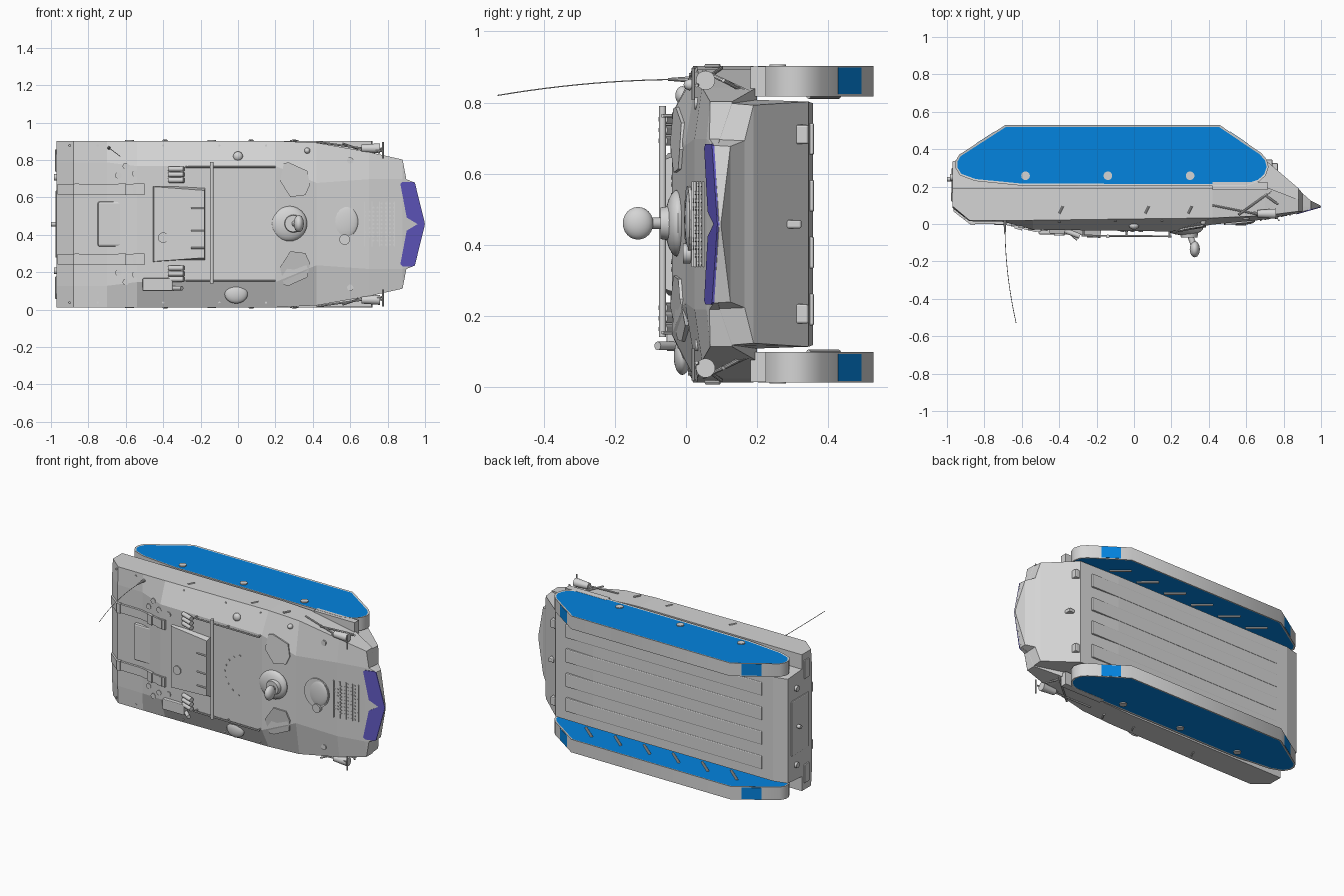
import bpy, bmesh, math
from mathutils import Vector
from mathutils.bvhtree import BVHTree

if "Cube" in bpy.data.objects:
    bpy.data.objects.remove(bpy.data.objects["Cube"])

M = 0.4575  # mid plane height; vehicle lies on its side, roof toward -y, nose toward +x


def material(name, rgb):
    m = bpy.data.materials.new(name)
    m.diffuse_color = (*rgb, 1)
    m.use_nodes = True
    m.node_tree.nodes["Principled BSDF"].inputs["Base Color"].default_value = m.diffuse_color
    return m


GREY = material("pale_grey", (0.66, 0.66, 0.66))
BLUE = material("blue", (0.001, 0.23, 0.74))
PURPLE = material("purple", (0.12, 0.10, 0.54))


def finish(name, bm, mats=(GREY,), smooth=False):
    bmesh.ops.recalc_face_normals(bm, faces=bm.faces)
    me = bpy.data.meshes.new(name)
    bm.to_mesh(me)
    bm.free()
    ob = bpy.data.objects.new(name, me)
    bpy.context.collection.objects.link(ob)
    for m in mats:
        me.materials.append(m)
    if smooth:
        bpy.context.view_layer.objects.active = ob
        ob.select_set(True)
        bpy.ops.object.shade_smooth_by_angle(angle=math.radians(35))
        ob.select_set(False)
    return ob


def box(name, x0, x1, y0, y1, z0, z1, mat=GREY, bevel=0):
    bm = bmesh.new()
    bmesh.ops.create_cube(bm, size=1)
    for v in bm.verts:
        v.co = Vector(((x0 + x1) / 2 + v.co.x * (x1 - x0), (y0 + y1) / 2 + v.co.y * (y1 - y0),
                       (z0 + z1) / 2 + v.co.z * (z1 - z0)))
    ob = finish(name, bm, (mat,))
    if bevel:
        b = ob.modifiers.new("bevel", 'BEVEL')
        b.width, b.segments = bevel, 2
    return ob


def rod(name, p, q, r, r2=None, n=16):
    p, q = Vector(p), Vector(q)
    bm = bmesh.new()
    bmesh.ops.create_cone(bm, cap_ends=True, segments=n, radius1=r, radius2=r if r2 is None else r2,
                          depth=(q - p).length)
    rot = (q - p).to_track_quat('Z', 'Y')
    for v in bm.verts:
        v.co = rot @ v.co + (p + q) / 2
    return finish(name, bm, smooth=True)


def ball(name, c, size):
    bm = bmesh.new()
    bmesh.ops.create_uvsphere(bm, u_segments=24, v_segments=12, radius=1)
    for v in bm.verts:
        v.co = Vector([c[i] + v.co[i] * size[i] for i in range(3)])
    return finish(name, bm, smooth=True)


def prism(name, low, high, mat=GREY):
    bm = bmesh.new()
    a = [bm.verts.new(p) for p in low]
    b = [bm.verts.new(p) for p in high]
    bm.faces.new(a)
    bm.faces.new(b)
    for i in range(len(a)):
        j = (i + 1) % len(a)
        bm.faces.new((a[i], a[j], b[j], b[i]))
    return finish(name, bm, (mat,))


# Hull: sections along x = x, roof y/half width, shoulder y/half width,
# sponson underside y, lower side half width, belly y/half width
SECTIONS = [
    (-0.97, 0.085, .33, 0.095, .445, .19, .35, .335, .34),
    (-0.88, 0.015, .33, 0.020, .445, .19, .35, .358, .34),
    (-0.70, 0.012, .33, 0.020, .445, .19, .35, .358, .34),
    (-0.54, -0.030, .31, 0.020, .445, .19, .35, .358, .34),
    (0.20, -0.040, .31, 0.030, .445, .19, .35, .358, .34),
    (0.42, -0.003, .22, 0.032, .435, .19, .35, .358, .34),
    (0.70, 0.024, .24, 0.045, .385, .20, .35, .345, .345),
    (0.88, 0.058, .24, 0.068, .345, .13, .34, .19, .335),
    (0.900, 0.064, .235, 0.066, .24, .095, .238, .165, .235),
    (0.945, 0.077, .21, 0.079, .222, .090, .221, .125, .219),
    (0.998, 0.092, .008, 0.093, .010, .095, .009, .099, .008),
]
bm = bmesh.new()
rings = []
for x, ry, rw, sy, sw, py, iw, by, bw in SECTIONS:
    half = [(ry, rw), (sy, sw), (py, sw), (py, iw), (by, bw)]
    pts = half + [(y, -w) for y, w in reversed(half)]
    rings.append([bm.verts.new((x, y, M + w)) for y, w in pts])
for a, b in zip(rings, rings[1:]):
    for i in range(10):
        j = (i + 1) % 10
        bm.faces.new((a[i], a[j], b[j], b[i]))
bm.faces.new(rings[0])
bm.faces.new(rings[-1])
bmesh.ops.recalc_face_normals(bm, faces=bm.faces)
tree = BVHTree.FromBMesh(bm)
finish("hull", bm)


def surf(x, z):
    hit = tree.ray_cast(Vector((x, -1, z)), Vector((0, 1, 0)))[0]
    return hit.y if hit else 0.08


def deck_plate(name, pts, t, mat=GREY):
    ys = [surf(x, z) for x, z in pts]
    return prism(name, [(x, y + 0.02, z) for (x, z), y in zip(pts, ys)],
                 [(x, y - t, z) for (x, z), y in zip(pts, ys)], mat)


def stud(name, x, z, r, h, r2=None, n=16):
    y = surf(x, z)
    return rod(name, (x, y + 0.01, z), (x, y - h, z), r, r2, n)


# Track units: band with recessed coloured side faces
TRACK = [(-.955, .30), (-.955, .335), (-.935, .37), (-.69, .528), (.46, .528), (.68, .38), (.71, .345),
         (.72, .305), (.705, .26), (.67, .228), (.60, .203), (-.60, .205), (-.85, .23), (-.93, .26)]
for s in (1, -1):
    side = "left" if s > 0 else "right"
    zi, zo = M + s * .36, M + s * .445
    bm = bmesh.new()
    a = [bm.verts.new((x, y, zi)) for x, y in TRACK]
    b = [bm.verts.new((x, y, zo)) for x, y in TRACK]
    caps = [bm.faces.new(a), bm.faces.new(b)]
    for i in range(len(a)):
        j = (i + 1) % len(a)
        bm.faces.new((a[i], a[j], b[j], b[i]))
    bmesh.ops.recalc_face_normals(bm, faces=bm.faces)
    bmesh.ops.inset_individual(bm, faces=caps, thickness=0.011, depth=-0.002)
    for f in caps:
        f.material_index = 1
    track = finish(side + "_track", bm, (GREY, BLUE), smooth=True)
    for f in track.data.polygons:
        if abs(f.normal.z) > .5:
            f.use_smooth = False
    # painted pads on the sloping front and rear runs
    for tag, (x0, y0), (x1, y1) in (("front", (.46, .528), (.68, .38)), ("rear", (-.69, .528), (-.935, .37))):
        d = Vector((x1 - x0, y1 - y0)).normalized()
        nrm = Vector((abs(d.y) * (1 if x0 > 0 else -1), abs(d.x))) * .002
        p, q = [Vector((x0 + (x1 - x0) * (y - y0) / (y1 - y0), y)) for y in (.492, .428)]
        ring = [(p, .366), (q, .366), (q, .441), (p, .441)]
        prism(side + "_" + tag + "_pad", [(c.x - nrm.x, c.y - nrm.y, M + s * w) for c, w in ring],
              [(c.x + nrm.x, c.y + nrm.y, M + s * w) for c, w in ring], BLUE)
    for x in (-.58, -.14, .30):
        rod(side + "_roller", (x, .258, zo - s * .02), (x, .258, zo + s * .004), .023, n=24)
    # swing arms
    for i in range(6):
        x = .48 - i * .21
        rod(side + "_swing_arm", (x, .345, M + s * .361), (x - .10, .43, M + s * .361), .008, n=10)

    # Nose trim plate, half of a V around a small centre wedge, flush with the deck
    trim = [(.902, .035), (.96, .0), (.999, .0), (.946, .221), (.935, .226), (.88, .226), (.868, .215)]
    prism(side + "_nose_trim", [(x, .058 + (x - .868) * .275, M + s * w) for x, w in trim],
          [(x, .051 + (x - .868) * .285, M + s * w) for x, w in trim], PURPLE)

    # Front vision hatch plates
    deck_plate(side + "_vision_hatch", [(x, M + s * w) for x, w in
               ((.225, .23), (.245, .325), (.27, .33), (.37, .285), (.385, .21), (.36, .155), (.28, .145))], .009)
    # Ducts and clamps following the rear deck
    for tag, x0, x1, w, t in (("duct_tail", -.965, -.88, .028, .014), ("duct_rear", -.88, -.70, .028, .014),
                              ("duct_front", -.70, -.52, .028, .014), ("duct_clamp", -.875, -.85, .031, .02),
                              ("duct_clamp", -.64, -.60, .031, .02), ("duct_end", -.56, -.50, .031, .012)):
        deck_plate(side + "_" + tag, [(x0, M + s * (.187 - w)), (x1, M + s * (.187 - w)),
                                      (x1, M + s * (.187 + w)), (x0, M + s * (.187 + w))], t)
    # Grenade launchers
    for k in range(3):
        zk = M + s * (.235 + k * .03)
        rod(side + "_launcher", (-.37, -.035, zk), (-.29, -.065, zk), .014)
    # Roof rails
    zr = M + s * .305
    rod(side + "_roof_rail", (-.28, -.062, zr), (.2, -.066, zr), .005, n=8)
    for x in (-.27, -.04, .19):
        rod(side + "_rail_post", (x, 0, zr), (x, -.064, zr), .005, n=8)
    # Headlamps, guards and front fenders
    zl = M + s * .405
    rod(side + "_headlamp", (.66, .055, zl), (.76, .055, zl), .02, .027, 20)
    rod(side + "_lamp_bracket", (.66, .05, zl), (.60, .08, M + s * .36), .008, n=8)
    rod(side + "_guard_rod", (.42, .10, M + s * .44), (.77, .03, M + s * .39), .005, n=8)
    rod(side + "_lower_guard_rod", (.56, .05, M + s * .43), (.74, .18, M + s * .37), .006, n=8)
    rod(side + "_guard_hoop", (.775, .02, M + s * .35), (.775, .02, M + s * .44), .005, n=8)
    box(side + "_front_fender", .42, .715, .182, .225, *sorted((zi, zo - s * .001)))
    rod(side + "_lip_stay", (.77, .105, zl), (.68, .17, M + s * .37), .006, n=8)
    # Side fittings
    for x in (-.39, .07, .30):
        rod(side + "_side_latch", (x - .01, .055, zo), (x + .01, .095, zo), .006, n=8)
    # Tail lamps and tow hooks
    box(side + "_tail_lamp", -.978, -.96, .12, .17, *sorted((M + s * .28, M + s * .40)), bevel=.004)
    rod(side + "_rear_hook", (-.95, .25, M + s * .25), (-.985, .25, M + s * .25), .018)
    box(side + "_front_hook", .705, .74, .30, .345, *sorted((M + s * .225, M + s * .28)), bevel=.006)
    for x, w in ((-.64, .26), (-.60, .31), (-.55, .27), (-.48, .26), (.60, .34)):
        stud(side + "_filler_cap", x, M + s * w, .017, .006)

# Tow pintle, rear door and deck cover
rod("tow_pintle", (-.95, .24, M), (-1.0, .24, M), .012)
box("rear_door", -.976, -.95, .12, .30, M - .18, M + .18, bevel=.006)
box("rear_deck_cover", -.75, -.50, -.006, .03, M - .12, M + .12, bevel=.01)

# Raised equipment housing behind the roof
prism("equipment_housing", [(-.46, 0, M - .205), (-.17, 0, M - .205), (-.17, 0, M + .205), (-.46, 0, M + .205)],
      [(-.45, -.05, M - .20), (-.18, -.066, M - .18), (-.18, -.066, M + .18), (-.45, -.05, M + .20)])
rod("housing_cap", (-.40, -.03, .385), (-.40, -.062, .385), .028)
for z in (.33, .42, .54):
    rod("housing_handle", (-.25, -.066, z), (-.18, -.069, z), .005, n=8)

# Cross pipe and stowed box with strut
rod("cross_pipe", (-.14, -.066, .14), (-.14, -.066, .79), .010)
box("stowage_box", -.51, -.35, -.055, .02, .10, .168, bevel=.005)
rod("box_strut", (-.38, -.01, .115), (-.30, -.08, .115), .012)

# Roof domes
ball("large_vent_dome", (-.01, surf(-.01, .085), .085), (.062, .024, .052))
ball("small_vent_dome", (0, surf(0, .82), .82), (.026, .02, .026))
ball("front_cap", (.37, surf(.37, .85), .85), (.016, .02, .016))

# Sight cupola and sensor ball
ball("cupola_base", (.27, -.022, .46), (.10, .038, .095))
rod("cupola_ring", (.295, -.04, .46), (.295, -.072, .46), .05, .044, 32)
rod("sensor_neck", (.30, -.06, .46), (.318, -.11, .46), .016)
ball("sensor_ball", (.325, -.135, .46), (.027, .043, .046))

# Driver hatch, low dome
y = surf(.57, .47)
ball("driver_hatch", (.565, y, .47), (.078, .016, .09))
deck_plate("driver_hatch_rim", [(.565 + .083 * math.cos(k * math.pi / 12), .47 + .095 * math.sin(k * math.pi / 12))
                                for k in range(24)], .008)
stud("hatch_periscope", .57, .375, .028, .02)

# Engine grille: rows of small dots and slats ahead of the hatch
for i in range(8):
    n = 3 + i // 2 if i < 4 else 5
    for k in range(-n, n + 1):
        if abs(k) + i > 1:
            stud("grille_dot", .68 + i * .022, M + k * .022, .006, .003, n=6)
for k in range(5):
    yk = surf(.68 + k * .04, M)
    box("grille_slat", .675 + k * .04, .68 + k * .04, yk - .006, yk + .01, M - .12, M + .12)

# Roof details: studs in an arc and deck bolts
for k in range(9):
    a = math.radians(110 + k * 17)
    stud("roof_stud", .10 + .17 * math.cos(a), M + .14 * math.sin(a), .006, .005, n=8)
for x in (-.9, -.75, -.4, -.1, .15):
    for w in (-.42, .42):
        stud("deck_bolt", x, M + w, .006, .004, n=8)

# Belly pressings and centre hook
for w in (-.24, -.08, .08, .24):
    box("belly_rib", -.80, .62, .34, .361, M + w - .045, M + w + .045, bevel=.006)
box("centre_hook", .73, .77, .28, .325, M - .012, M + .012, bevel=.005)

# Whip aerial with base
z0 = .865
rod("aerial_base", (-.69, .03, z0), (-.69, -.05, z0), .010, .004, 10)
curve = bpy.data.curves.new("aerial", 'CURVE')
curve.dimensions, curve.bevel_depth, curve.bevel_resolution = '3D', .0018, 1
sp = curve.splines.new('POLY')
sp.points.add(12)
for i, p in enumerate(sp.points):
    t = i / 12
    p.co = (-.69 + .06 * t * t, -.53 * t, z0 - .045 * t * t, 1)
curve.materials.append(GREY)
bpy.context.collection.objects.link(bpy.data.objects.new("aerial", curve))
